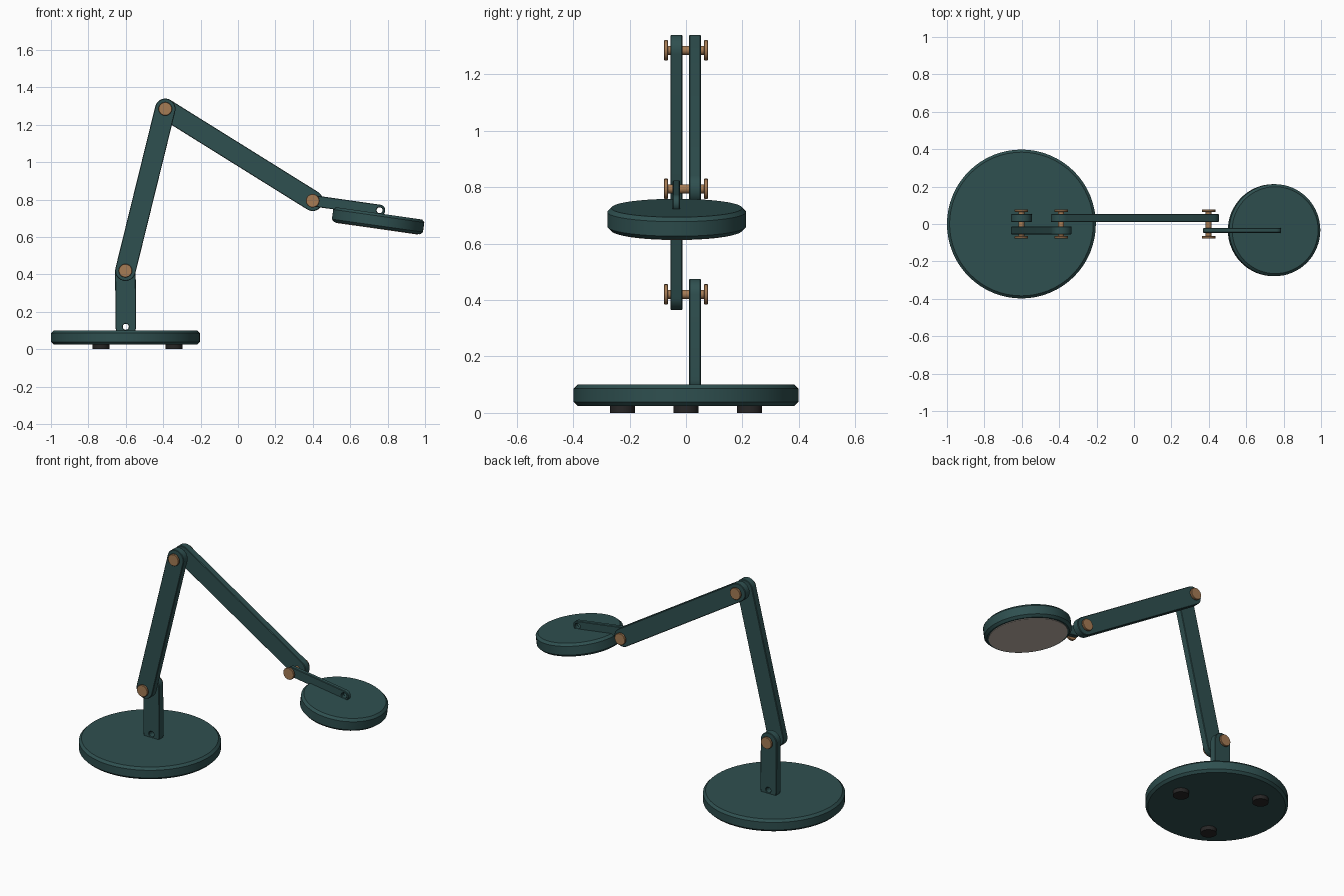
import bpy, math
from mathutils import Vector, Matrix

if "Cube" in bpy.data.objects:
    bpy.data.objects.remove(bpy.data.objects["Cube"])


def material(name, rgb):
    m = bpy.data.materials.new(name)
    m.diffuse_color = (*rgb, 1)
    m.use_nodes = True
    m.node_tree.nodes["Principled BSDF"].inputs["Base Color"].default_value = m.diffuse_color
    return m


TEAL = material("dark teal", (0.028, 0.079, 0.079))
COPPER = material("copper", (0.38, 0.20, 0.09))
RUBBER = material("black rubber", (0.02, 0.019, 0.019))
GLASS = material("warm diffuser", (0.52, 0.45, 0.39))

# joint positions in the x-z plane
FOOT = (-0.60, 0.12)
HIP = (-0.602, 0.42)
ELBOW = (-0.389, 1.285)
WRIST = (0.399, 0.794)
HEAD = (0.757, 0.743)
BASE_X = -0.602
TILT = math.atan2(WRIST[1] - HEAD[1], HEAD[0] - WRIST[0])


def finish(ob, name, mat):
    ob.name = name
    ob.data.name = name
    ob.data.materials.clear()
    ob.data.materials.append(mat)
    bpy.ops.object.shade_smooth_by_angle(angle=math.radians(30))
    return ob


def disc(name, mat, r, depth, loc, rot=(0, 0, 0), chamfer=0, sides=64):
    bpy.ops.mesh.primitive_cylinder_add(vertices=sides, radius=r, depth=depth,
                                        location=loc, rotation=rot)
    ob = bpy.context.object
    if chamfer:
        mod = ob.modifiers.new("chamfer", 'BEVEL')
        mod.width = chamfer
        mod.segments = 1
        mod.limit_method = 'ANGLE'
        mod.angle_limit = math.radians(40)
        bpy.ops.object.modifier_apply(modifier=mod.name)
    return finish(ob, name, mat)


def add_loop(curve, pts):
    s = curve.splines.new('POLY')
    s.points.add(len(pts) - 1)
    for p, (x, z) in zip(s.points, pts):
        p.co = (x, z, 0, 1)
    s.use_cyclic_u = True


def arc(c, r, start, sweep, n):
    return [(c[0] + r * math.cos(start + sweep * i / n),
             c[1] + r * math.sin(start + sweep * i / n)) for i in range(n + 1)]


def link(name, a, b, r, y, thick, holes=(), edge=0.003):
    """Flat bar with rounded ends, running between two joints."""
    ang = math.atan2(b[1] - a[1], b[0] - a[0])
    cu = bpy.data.curves.new(name, 'CURVE')
    cu.dimensions = '2D'
    cu.fill_mode = 'BOTH'
    rr = r - edge
    add_loop(cu, arc(b, rr, ang - math.pi / 2, math.pi, 16)
             + arc(a, rr, ang + math.pi / 2, math.pi, 16))
    for h in holes:
        add_loop(cu, arc(h, 0.016 + edge, 0, math.tau, 20)[:-1])
    cu.extrude = thick / 2 - edge
    cu.bevel_depth = edge
    cu.bevel_resolution = 0
    ob = bpy.data.objects.new(name, cu)
    bpy.context.collection.objects.link(ob)
    ob.rotation_euler = (math.pi / 2, 0, 0)
    ob.location = (0, y, 0)
    bpy.ops.object.select_all(action='DESELECT')
    ob.select_set(True)
    bpy.context.view_layer.objects.active = ob
    bpy.ops.object.convert(target='MESH')
    return finish(bpy.context.object, name, TEAL)


# weighted base with three rubber feet
disc("base", TEAL, 0.398, 0.075, (BASE_X, 0, 0.0625), chamfer=0.014)
for i in range(3):
    a = math.tau * i / 3
    disc(f"rubber_foot_{i + 1}", RUBBER, 0.045, 0.03,
         (BASE_X + 0.26 * math.cos(a), 0.26 * math.sin(a), 0.015), sides=32)

# post, arms and head bracket, alternating either side of the centre plane
link("post", FOOT, HIP, 0.055, 0.032, 0.043, [FOOT])
link("lower_arm", HIP, ELBOW, 0.055, -0.034, 0.043)
link("upper_arm", ELBOW, WRIST, 0.055, 0.032, 0.043)
link("head_bracket", WRIST, HEAD, 0.030, -0.034, 0.026, [HEAD])

# joint pins with a cap at each end
side = (math.pi / 2, 0, 0)
for name, (x, z) in (("hip", HIP), ("elbow", ELBOW), ("wrist", WRIST)):
    disc(f"{name}_pin", COPPER, 0.016, 0.14, (x, 0, z), side, sides=24)
    for label, s in (("front", -1), ("back", 1)):
        disc(f"{name}_{label}_cap", COPPER, 0.036, 0.014, (x, s * 0.071, z),
             side, chamfer=0.002, sides=24)

# lamp head with a pale diffuser underneath
up = Vector((math.sin(TILT), 0, math.cos(TILT)))
centre = Vector((HEAD[0], -0.033, HEAD[1])) - up * 0.057
disc("lamp_head", TEAL, 0.246, 0.08, centre, (0, TILT, 0), chamfer=0.014)
disc("diffuser", GLASS, 0.222, 0.006, centre - up * 0.040, (0, TILT, 0))
